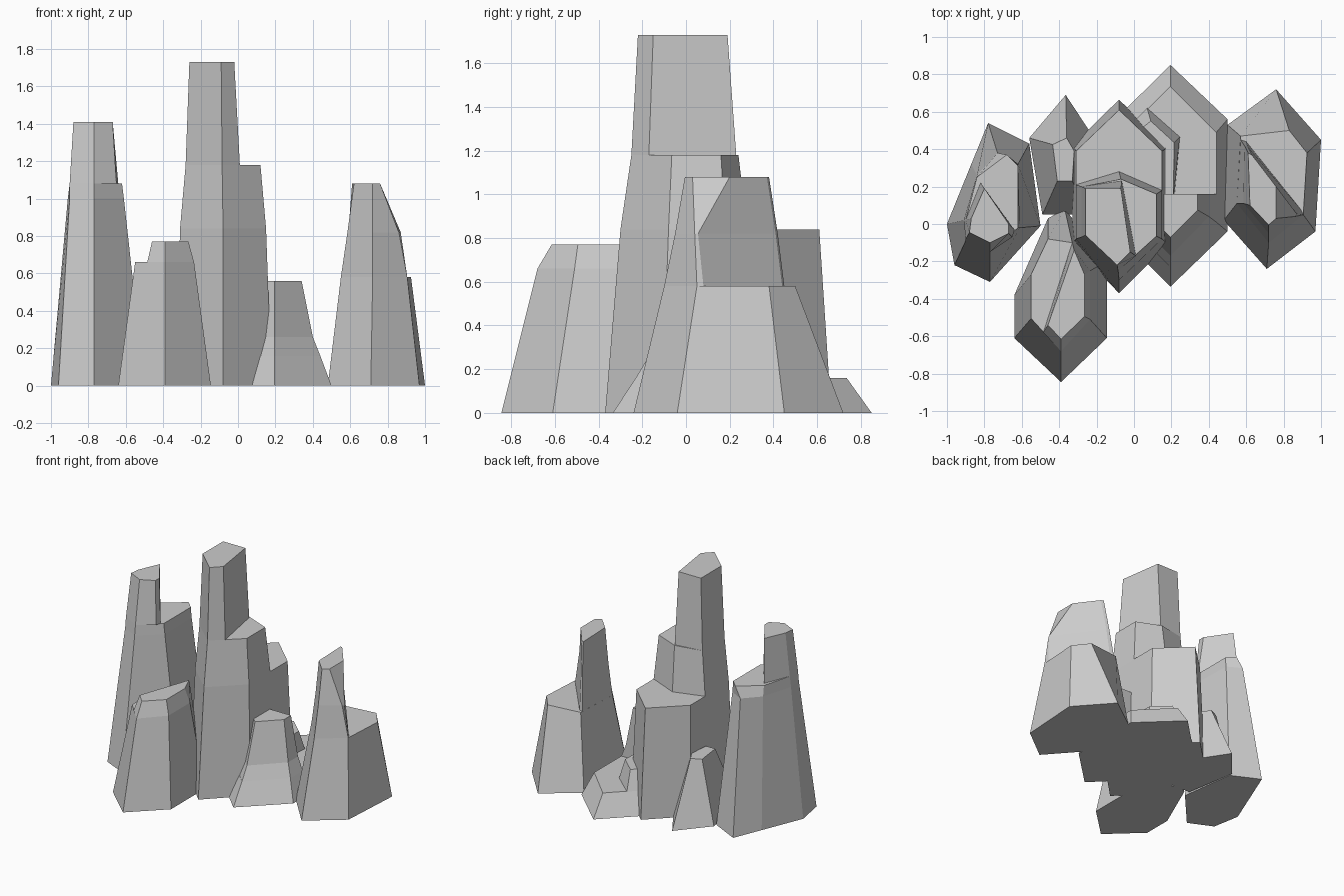
import bpy, bmesh


def loft(name, *rings):
    """Join outlines (z, [(x, y), ...]) of equal length into one faceted solid."""
    bm = bmesh.new()
    loops = [[bm.verts.new((x, y, z)) for x, y in pts] for z, pts in rings]
    for a, b in zip(loops, loops[1:]):
        n = len(a)
        for i in range(n):
            j = (i + 1) % n
            bm.faces.new((a[i], a[j], b[j], b[i]))
    bm.faces.new(loops[0][::-1])
    bm.faces.new(loops[-1])
    bmesh.ops.recalc_face_normals(bm, faces=bm.faces)
    mesh = bpy.data.meshes.new(name)
    bm.to_mesh(mesh)
    bm.free()
    ob = bpy.data.objects.new(name, mesh)
    bpy.context.collection.objects.link(ob)
    return ob


# Left pillar: rear terrace and taller front shaft
loft("left_pillar_base",
     (0, [(-1, 0), (-.96, -.22), (-.77, -.31), (-.5, -.01), (-.56, .43), (-.78, .54), (-.87, .32)]),
     (1.0, [(-.91, .02), (-.90, -.09), (-.77, -.16), (-.61, -.02), (-.62, .32), (-.73, .38), (-.84, .26)]),
     (1.08, [(-.90, .02), (-.90, -.08), (-.77, -.15), (-.62, -.02), (-.62, .31), (-.68, .37), (-.84, .25)]))
loft("left_pillar_shaft",
     (1.08, [(-.90, .02), (-.90, -.08), (-.77, -.15), (-.65, -.07), (-.64, -.03), (-.82, .22)]),
     (1.41, [(-.87, .03), (-.88, -.045), (-.77, -.1), (-.67, -.05), (-.67, 0), (-.8, .19)]))

# Central pillar: three stacked steps
loft("central_pillar_base",
     (0, [(-.33, .42), (-.08, .665), (.18, .41), (.18, -.11), (-.08, -.37), (-.33, -.11)]),
     (.84, [(-.31, .39), (-.08, .61), (.15, .39), (.15, -.08), (-.08, -.3), (-.31, -.08)]))
loft("central_pillar_middle",
     (.84, [(-.31, .21), (-.08, .28), (.15, .18), (.15, -.08), (-.08, -.3), (-.31, -.08)]),
     (1.18, [(-.28, .2), (-.07, .24), (.12, .16), (.12, -.065), (-.085, -.25), (-.28, -.07)]))
loft("central_pillar_shaft",
     (1.18, [(-.28, .2), (-.065, .23), (.01, -.17), (-.085, -.25), (-.28, -.07)]),
     (1.73, [(-.26, .19), (-.07, .19), (-.02, -.15), (-.09, -.22), (-.26, -.06)]))

# Right pillar: rear terrace and bevelled front shaft
loft("right_pillar_base",
     (0, [(.48, .02), (.71, -.24), (.97, -.04), (1, .45), (.76, .72), (.5, .53)]),
     (.58, [(.55, .11), (.72, -.10), (.905, .05), (.925, .38), (.83, .5), (.57, .47)]))
loft("right_pillar_shaft",
     (.58, [(.55, .11), (.72, -.10), (.905, .05), (.89, .08), (.60, .44), (.57, .45)]),
     (.82, [(.585, .11), (.72, -.05), (.86, .04), (.87, .055), (.61, .41), (.59, .42)]),
     (1.08, [(.62, .10), (.72, -.005), (.76, .03), (.76, .2), (.63, .37), (.61, .38)]))

# Front left pillar: left ledge and higher bevelled cap
loft("front_pillar_base",
     (0, [(-.64, -.61), (-.39, -.845), (-.145, -.61), (-.145, -.2), (-.37, .08), (-.46, .03), (-.64, -.38)]),
     (.66, [(-.55, -.505), (-.39, -.68), (-.235, -.51), (-.235, -.25), (-.33, -.1), (-.46, -.08), (-.55, -.27)]))
loft("front_pillar_cap",
     (.66, [(-.485, -.58), (-.39, -.68), (-.235, -.51), (-.235, -.25), (-.33, -.1)]),
     (.77, [(-.46, -.54), (-.39, -.615), (-.265, -.495), (-.265, -.27), (-.32, -.14)]))

# Low rock beside the centre: back terrace, small step, front peak
loft("low_rock_base",
     (0, [(.195, .85), (.5, .56), (.5, -.04), (.195, -.335), (-.1, -.04), (-.1, .56)]),
     (.16, [(.195, .735), (.44, .49), (.44, .01), (.195, -.23), (-.05, .01), (-.05, .49)]))
loft("low_rock_step",
     (.16, [(.07, .62), (.245, .465), (.215, .14), (-.05, .14), (-.05, .5)]),
     (.3, [(.09, .55), (.215, .435), (.21, .14), (-.04, .14), (-.04, .45)]))
loft("low_rock_peak",
     (.16, [(.44, .16), (.44, .01), (.195, -.23), (.0, -.03), (.0, .16)]),
     (.26, [(.40, .16), (.40, .04), (.195, -.17), (.05, -.02), (.05, .16)]),
     (.56, [(.34, .16), (.34, .075), (.195, -.07), (.1, .02), (.1, .16)]))

# Small rock at the back left
loft("back_rock",
     (0, [(-.56, .46), (-.365, .69), (-.24, .5), (-.24, .05), (-.49, .05)]),
     (.47, [(-.435, .425), (-.36, .46), (-.32, .39), (-.33, .23), (-.41, .23)]))
